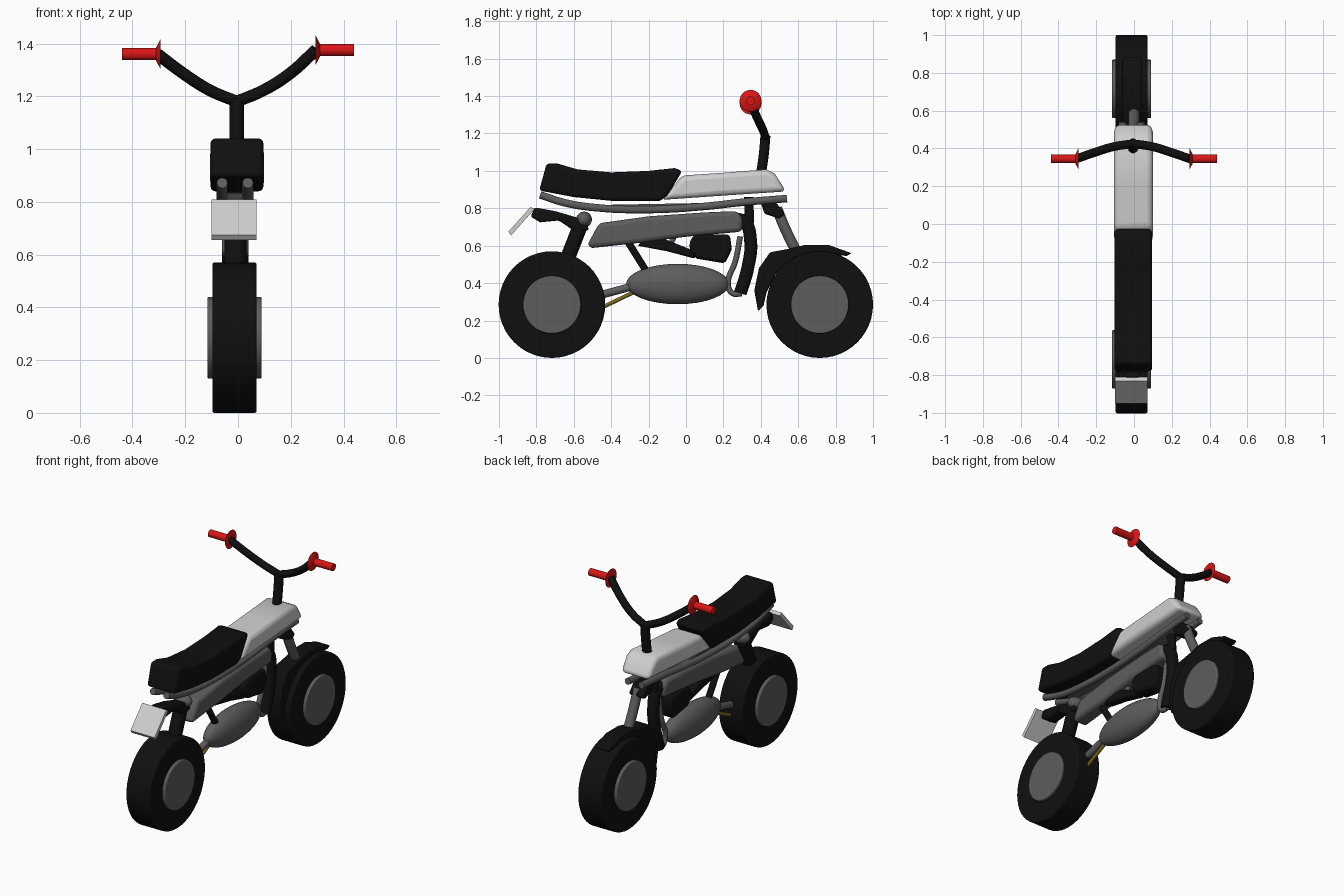
import bpy, bmesh, math
from mathutils import Vector

cube = bpy.data.objects.get("Cube")
if cube:
    bpy.data.objects.remove(cube, do_unlink=True)

MID = -0.01  # lateral centre of the bike body


def material(name, rgb):
    m = bpy.data.materials.new(name)
    m.use_nodes = True
    m.diffuse_color = (*rgb, 1)
    m.node_tree.nodes["Principled BSDF"].inputs["Base Color"].default_value = (*rgb, 1)
    return m


black = material("black", (0.005, 0.005, 0.005))
grey = material("dark grey", (0.11, 0.11, 0.11))
white = material("light grey", (0.62, 0.62, 0.62))
red = material("red", (0.7, 0.008, 0.008))
gold = material("dull gold", (0.2, 0.13, 0.01))


def finish(obj, mat, bevel=0, segments=3):
    obj.data.materials.clear()
    obj.data.materials.append(mat)
    if bevel:
        b = obj.modifiers.new("soft edges", 'BEVEL')
        b.width, b.segments, b.limit_method = bevel, segments, 'ANGLE'
        b.angle_limit = math.radians(40)
    bpy.ops.object.select_all(action='DESELECT')
    obj.select_set(True)
    bpy.context.view_layer.objects.active = obj
    bpy.ops.object.shade_smooth_by_angle(angle=math.radians(40))
    return obj


def mesh_object(name, bm):
    bmesh.ops.recalc_face_normals(bm, faces=bm.faces)
    mesh = bpy.data.meshes.new(name)
    bm.to_mesh(mesh)
    bm.free()
    obj = bpy.data.objects.new(name, mesh)
    bpy.context.collection.objects.link(obj)
    return obj


def slab(name, profile, width, mat, bevel=0.01, x=MID):
    """Side profile in (y, z) extruded across x."""
    bm = bmesh.new()
    face = bm.faces.new([bm.verts.new((x - width / 2, y, z)) for y, z in profile])
    ext = bmesh.ops.extrude_face_region(bm, geom=[face])
    moved = [v for v in ext["geom"] if isinstance(v, bmesh.types.BMVert)]
    bmesh.ops.translate(bm, verts=moved, vec=(width, 0, 0))
    return finish(mesh_object(name, bm), mat, bevel)


def tube(name, points, radius, mat):
    """Smooth tube through 3D points."""
    curve = bpy.data.curves.new(name, 'CURVE')
    curve.dimensions = '3D'
    curve.bevel_depth, curve.bevel_resolution = radius, 3
    curve.use_fill_caps, curve.resolution_u = True, 6
    spline = curve.splines.new('BEZIER')
    spline.bezier_points.add(len(points) - 1)
    for bp, p in zip(spline.bezier_points, points):
        bp.co = p
        bp.handle_left_type = bp.handle_right_type = 'AUTO'
    obj = bpy.data.objects.new(name, curve)
    bpy.context.collection.objects.link(obj)
    bpy.ops.object.select_all(action='DESELECT')
    obj.select_set(True)
    bpy.context.view_layer.objects.active = obj
    bpy.ops.object.convert(target='MESH')
    return finish(bpy.context.object, mat)


def side_tube(name, path, radius, mat, x=MID):
    return tube(name, [(x, y, z) for y, z in path], radius, mat)


def cylinder(name, centre, r1, length, mat, r2=None, bevel=0):
    """Cylinder or cone along x; r1 at the -x end, r2 at the +x end."""
    bpy.ops.mesh.primitive_cone_add(vertices=48, radius1=r1, radius2=r1 if r2 is None else r2,
                                    depth=length, location=centre, rotation=(0, math.pi / 2, 0))
    obj = bpy.context.object
    obj.name = name
    return finish(obj, mat, bevel)


def ball(name, centre, size, mat):
    bpy.ops.mesh.primitive_uv_sphere_add(segments=32, ring_count=16, radius=1, location=centre)
    obj = bpy.context.object
    obj.name, obj.scale = name, size
    return finish(obj, mat)


# wheels
for name, y in (("rear", -0.717), ("front", 0.715)):
    cylinder(name + "_tyre", (MID - 0.003, y, 0.285), 0.285, 0.168, black, bevel=0.008)
    cylinder(name + "_hub", (MID - 0.003, y, 0.285), 0.155, 0.206, grey, bevel=0.006)

# seat and tank
slab("seat", [(-0.785, 0.895), (-0.745, 1.04), (-0.69, 1.04), (-0.58, 1.008), (-0.4, 0.992),
              (-0.2, 1.0), (-0.06, 1.015), (-0.02, 1.0), (-0.1, 0.865), (-0.14, 0.84),
              (-0.4, 0.84), (-0.6, 0.86)], 0.2, black, 0.018, -0.004)
slab("tank", [(-0.13, 0.845), (-0.02, 0.975), (0.2, 0.99), (0.43, 1.008), (0.475, 0.985),
              (0.535, 0.89), (0.2, 0.868)], 0.205, white, 0.028, -0.003)

# twin rails under the seat
RAIL = [(-0.78, 0.872), (-0.65, 0.83), (-0.5, 0.805), (-0.2, 0.793), (0.1, 0.81), (0.3, 0.832), (0.54, 0.852)]
for side, x in (("left", 0.037), ("right", -0.06)):
    side_tube(side + "_rail", RAIL, 0.021, grey, x)
slab("rail_bridge", [(-0.6, 0.815), (0.45, 0.835), (0.45, 0.825), (-0.2, 0.785), (-0.6, 0.805)], 0.09, grey, 0)

# main frame beam
slab("frame_beam", [(-0.53, 0.6), (-0.465, 0.72), (-0.2, 0.757), (0.1, 0.778), (0.27, 0.785),
                    (0.305, 0.75), (0.3, 0.675), (0.0, 0.648), (-0.25, 0.615), (-0.5, 0.588)],
     0.1, grey, 0.025)

# engine, lower housing and mounts
slab("engine", [(0.02, 0.57), (0.06, 0.53), (0.21, 0.505), (0.245, 0.58), (0.235, 0.66), (0.05, 0.66), (0.02, 0.63)],
     0.1, black, 0.02)
slab("engine_arm", [(-0.26, 0.6), (-0.2, 0.655), (-0.1, 0.63), (0.05, 0.57), (0.05, 0.53), (-0.1, 0.57)],
     0.06, black, 0.012)
ball("lower_housing", (MID, -0.045, 0.395), (0.077, 0.275, 0.108), grey)
side_tube("housing_strut", [(-0.31, 0.62), (-0.21, 0.46)], 0.02, black)
side_tube("arm_strut", [(-0.05, 0.68), (-0.09, 0.59)], 0.015, grey)

# swing arm and drive link
side_tube("swing_arm", [(-0.5, 0.325), (-0.22, 0.4)], 0.022, grey)
side_tube("drive_link", [(-0.5, 0.245), (-0.22, 0.38)], 0.011, gold)

# down tube and exhaust
side_tube("down_tube", [(0.24, 0.74), (0.31, 0.73), (0.345, 0.63), (0.33, 0.48), (0.29, 0.345)], 0.036, black)
side_tube("exhaust_pipe", [(0.29, 0.65), (0.265, 0.52), (0.225, 0.39), (0.25, 0.345), (0.3, 0.345)], 0.016, grey)

# rear strut, tail arm, tail lamp and plate
side_tube("rear_strut", [(-0.56, 0.72), (-0.65, 0.49)], 0.042, black)
slab("tail_arm", [(-0.83, 0.755), (-0.81, 0.805), (-0.7, 0.785), (-0.53, 0.735), (-0.52, 0.68),
                  (-0.6, 0.68), (-0.68, 0.735), (-0.78, 0.725)], 0.08, black, 0.012)
ball("tail_lamp", (MID, -0.545, 0.74), (0.06, 0.042, 0.042), grey)
slab("tail_plate", [(-0.95, 0.675), (-0.83, 0.808), (-0.81, 0.795), (-0.935, 0.655)], 0.172, white, 0, -0.015)

# front mudguard wrapped round the tyre
outer = [(0.385, 0.25), (0.365, 0.36), (0.39, 0.48), (0.45, 0.565), (0.56, 0.585), (0.64, 0.605),
         (0.76, 0.605), (0.885, 0.56)]
inner = [(0.86, 0.545), (0.72, 0.56), (0.58, 0.535), (0.48, 0.45), (0.43, 0.35), (0.415, 0.28)]
slab("front_mudguard", outer + inner, 0.1, black, 0.008)

# front fork and steering head
side_tube("front_fork", [(0.485, 0.8), (0.535, 0.68), (0.6, 0.55)], 0.03, grey, 0)
slab("fork_clamp", [(0.4, 0.83), (0.47, 0.845), (0.53, 0.77), (0.5, 0.745), (0.42, 0.77)], 0.1, black, 0.012)
side_tube("head_tube", [(0.335, 0.86), (0.34, 0.72)], 0.026, black)

# handlebar: stem and swept arms
tube("stem", [(-0.005, 0.4, 0.98), (-0.005, 0.415, 1.08), (-0.005, 0.425, 1.19)], 0.028, black)
for side, s, tip in (("left", 1, 1.375), ("right", -1, 1.36)):
    arm = [(0, 0.425, 1.18), (0.1, 0.41, 1.222), (0.2, 0.38, 1.285), (0.3, 0.345, tip)]
    tube(side + "_bar", [(s * x - 0.005, y, z) for x, y, z in arm], 0.023, black)
    cylinder(side + "_grip", (s * 0.37, 0.345, tip), 0.023, 0.14, red)
    r = (0.058, 0.024) if s > 0 else (0.024, 0.058)
    cylinder(side + "_grip_flange", (s * 0.302, 0.345, tip), r[0], 0.018, red, r[1])
